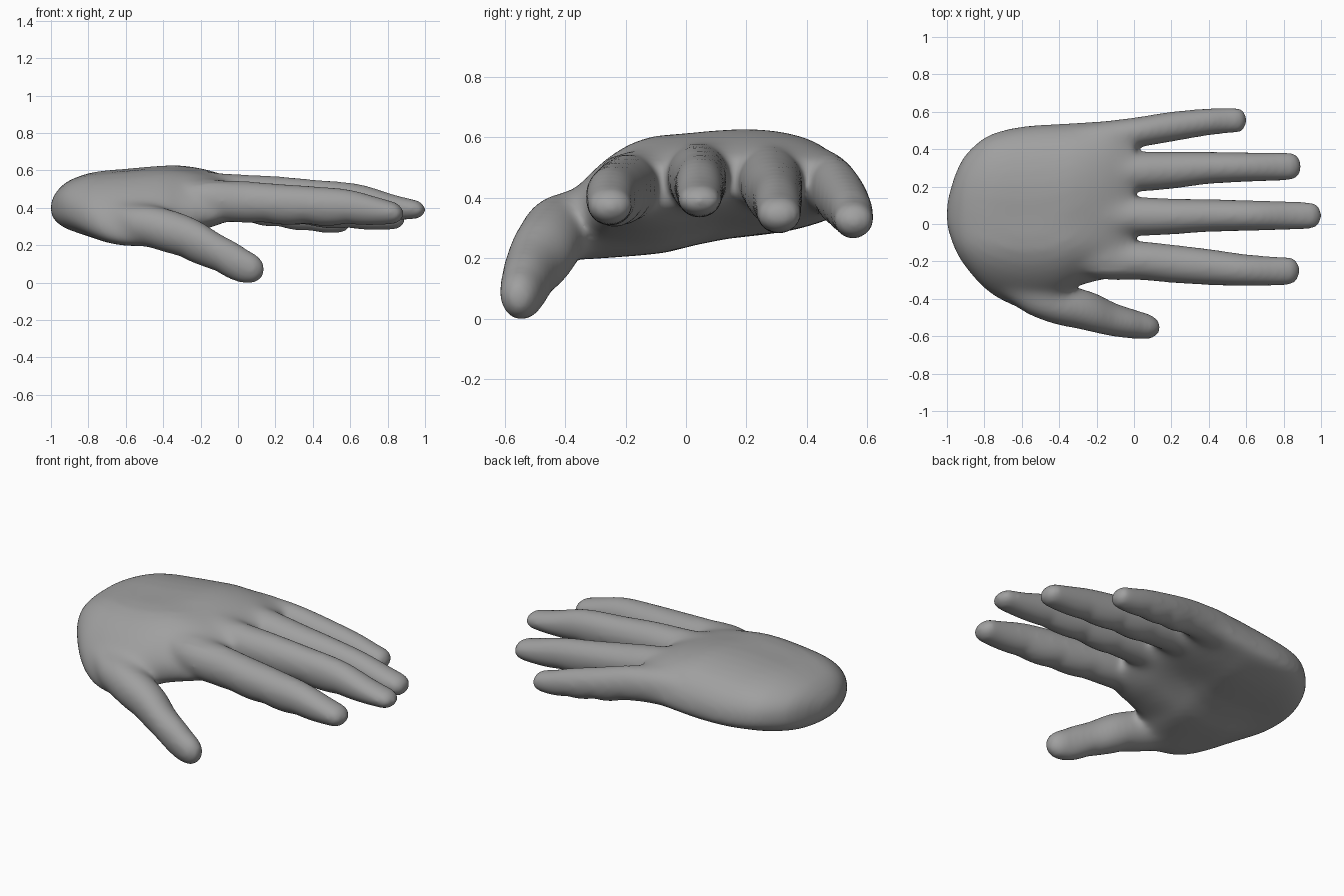
import bpy, bmesh, math

SEG = 40
bm = bmesh.new()


def lerp_rows(rows, x):
    """Interpolate station rows (first column is x) with smooth tangents."""
    n = len(rows)
    i = 0
    while i < n - 2 and x > rows[i + 1][0]:
        i += 1
    a, b = rows[i], rows[i + 1]
    p, q = rows[max(i - 1, 0)], rows[min(i + 2, n - 1)]
    h = b[0] - a[0]
    t = min(max((x - a[0]) / h, 0), 1)
    out = []
    for k in range(1, len(a)):
        ma = (b[k] - p[k]) / (b[0] - p[0]) * h
        mb = (q[k] - a[k]) / (q[0] - a[0]) * h
        out.append((2*t**3 - 3*t*t + 1) * a[k] + (t**3 - 2*t*t + t) * ma
                   + (3*t*t - 2*t**3) * b[k] + (t**3 - t*t) * mb)
    return out


def loft(rings):
    """Closed tube through a list of point rings."""
    vs = [[bm.verts.new(p) for p in r] for r in rings]
    for a, b in zip(vs, vs[1:]):
        for i in range(SEG):
            j = (i + 1) % SEG
            bm.faces.new((a[i], a[j], b[j], b[i]))
    bm.faces.new(vs[0][::-1])
    bm.faces.new(vs[-1])


def spow(v, e):
    return math.copysign(abs(v) ** e, v)


def palm(rows):
    """Rows: x, y low, y high, z bottom, z top. Sides droop, the thumb side most."""
    rings = []
    xs = [rows[0][0], -0.993] + [-0.985 + 0.985 * i / 40 for i in range(41)]
    for x in xs:
        y0, y1, z0, z1 = lerp_rows(rows, x)
        grow = min(1, (x + 1) / 0.3)
        ring = []
        for i in range(SEG):
            a = 2 * math.pi * i / SEG
            s = math.sin(a)
            y = (y0 + y1) / 2 + (y1 - y0) / 2 * spow(math.cos(a), 0.85)
            z = (z0 + z1) / 2 + (z1 - z0) / 2 * spow(s, 0.85)
            z -= (1.2 + 0.3 * s) * max(0, -0.08 - y) ** 2 + 1.3 * max(0, y - 0.41) ** 2
            if s < 0:  # sole: low ball of the thumb, hollow middle
                hollow = math.exp(-((x + 0.2) / 0.2) ** 2 - ((y - 0.08) / 0.16) ** 2)
                z -= s * (0.035 * math.tanh(y / 0.12) * grow + 0.025 * hollow)
            else:  # back rises a little towards the ring knuckle
                z += s * 0.03 * math.tanh(max(0, y) / 0.3) * grow
            ring.append((x, y, z))
        rings.append(ring)
    loft(rings)


def finger(rows, joints, tip, cap):
    """Rows: x, centre y, centre z, half width, half height. Pads swell between joints."""
    x0 = rows[0][0]
    xs = [x0 + (tip - cap - x0) * i / 50 for i in range(51)]
    xs += [tip - cap + cap * math.sin(math.pi / 2 * i / 9) for i in range(1, 9)]
    marks = joints + [tip]
    rings = []
    for x in xs:
        cy, cz, ry, rz = lerp_rows(rows, x)
        f = math.sqrt(max(0.0, 1 - (max(0, x - tip + cap) / cap) ** 2))
        pad = 0
        for a, b in zip(marks, marks[1:]):
            if a < x < b:
                pad = 0.14 * math.sin(math.pi * (x - a) / (b - a)) ** 0.7
        ring = []
        for i in range(SEG):
            a = 2 * math.pi * i / SEG
            s = math.sin(a)
            ring.append((x, cy + ry * f * math.cos(a),
                         cz + rz * f * s * (1 + (pad if s < 0 else 0))))
        rings.append(ring)
    loft(rings)


# palm and wrist end
palm([(-1.0, 0.0, 0.10, 0.375, 0.43), (-0.985, -0.06, 0.17, 0.345, 0.47),
      (-0.95, -0.15, 0.28, 0.31, 0.515), (-0.9, -0.23, 0.37, 0.285, 0.55),
      (-0.8, -0.345, 0.46, 0.26, 0.583), (-0.7, -0.415, 0.50, 0.245, 0.595),
      (-0.6, -0.45, 0.52, 0.24, 0.603), (-0.5, -0.45, 0.53, 0.24, 0.612),
      (-0.4, -0.41, 0.535, 0.245, 0.618), (-0.32, -0.345, 0.54, 0.26, 0.618),
      (-0.2, -0.305, 0.55, 0.285, 0.602), (-0.1, -0.285, 0.55, 0.315, 0.573),
      (0.0, -0.24, 0.53, 0.375, 0.525)])

# index finger
finger([(-0.3, -0.17, 0.45, 0.10, 0.10), (-0.15, -0.185, 0.447, 0.112, 0.113),
        (0.03, -0.195, 0.437, 0.104, 0.112),
        (0.2, -0.212, 0.432, 0.102, 0.103), (0.4, -0.23, 0.422, 0.096, 0.099),
        (0.6, -0.247, 0.412, 0.085, 0.09), (0.78, -0.252, 0.388, 0.076, 0.065),
        (0.88, -0.25, 0.375, 0.071, 0.05)], [0.15, 0.36, 0.58], 0.887, 0.055)
# middle finger
finger([(-0.3, 0.04, 0.48, 0.09, 0.11), (-0.15, 0.04, 0.477, 0.105, 0.122),
        (0.03, 0.04, 0.472, 0.104, 0.112),
        (0.2, 0.04, 0.467, 0.096, 0.108), (0.4, 0.045, 0.457, 0.087, 0.10),
        (0.65, 0.045, 0.441, 0.081, 0.091), (0.85, 0.045, 0.41, 0.075, 0.062),
        (0.99, 0.045, 0.395, 0.069, 0.044)], [0.18, 0.4, 0.65], 1.003, 0.055)
# ring finger
finger([(-0.3, 0.27, 0.48, 0.09, 0.11), (-0.15, 0.275, 0.475, 0.105, 0.12),
        (0.03, 0.28, 0.457, 0.106, 0.112),
        (0.2, 0.287, 0.437, 0.099, 0.103), (0.4, 0.30, 0.412, 0.086, 0.096),
        (0.6, 0.304, 0.387, 0.079, 0.087), (0.78, 0.307, 0.36, 0.075, 0.065),
        (0.89, 0.308, 0.347, 0.071, 0.05)], [0.15, 0.36, 0.59], 0.895, 0.055)
# little finger
finger([(-0.3, 0.44, 0.46, 0.09, 0.10), (-0.15, 0.465, 0.455, 0.09, 0.11),
        (0.03, 0.492, 0.435, 0.082, 0.10),
        (0.2, 0.52, 0.402, 0.08, 0.09), (0.4, 0.546, 0.362, 0.072, 0.077),
        (0.5, 0.553, 0.342, 0.068, 0.063), (0.595, 0.555, 0.33, 0.064, 0.05)],
       [0.06, 0.22, 0.38], 0.602, 0.045)
# thumb and its ball
finger([(-0.8, -0.25, 0.39, 0.04, 0.06), (-0.6, -0.36, 0.328, 0.105, 0.10),
        (-0.5, -0.398, 0.312, 0.113, 0.115), (-0.4, -0.428, 0.288, 0.113, 0.12),
        (-0.3, -0.45, 0.26, 0.11, 0.117),
        (-0.2, -0.478, 0.222, 0.105, 0.11), (-0.1, -0.513, 0.165, 0.09, 0.103),
        (0, -0.535, 0.118, 0.078, 0.096), (0.07, -0.547, 0.09, 0.069, 0.08),
        (0.135, -0.553, 0.078, 0.063, 0.075)], [-0.3, -0.12], 0.142, 0.08)

bmesh.ops.recalc_face_normals(bm, faces=bm.faces)
mesh = bpy.data.meshes.new("hand")
bm.to_mesh(mesh)
bm.free()
hand = bpy.data.objects.new("hand", mesh)
bpy.context.collection.objects.link(hand)

skin = bpy.data.materials.new("grey skin")
skin.diffuse_color = (0.35, 0.35, 0.35, 1)
mesh.materials.append(skin)

# fuse the parts into one skin
bpy.context.view_layer.objects.active = hand
hand.select_set(True)
fuse = hand.modifiers.new("fuse", 'REMESH')
fuse.mode = 'VOXEL'
fuse.voxel_size = 0.013
bpy.ops.object.modifier_apply(modifier="fuse")

# blend the ball of the thumb and the knuckles more than the rest
blend = hand.vertex_groups.new(name="blend")
for v in hand.data.vertices:
    x, y, z = v.co
    w = math.exp(-((x + 0.55) / 0.2) ** 2 - ((y + 0.36) / 0.13) ** 2)
    w = max(w, math.exp(-((x + 0.14) / 0.11) ** 2) if y > -0.25 else 0)
    blend.add([v.index], min(1, w * 1.3), 'REPLACE')
for name, count, group in (("soften", 16, ""), ("blend", 80, "blend")):
    m = hand.modifiers.new(name, 'SMOOTH')
    m.factor = 0.5
    m.iterations = count
    m.vertex_group = group
    bpy.ops.object.modifier_apply(modifier=name)
hand.vertex_groups.clear()
bpy.ops.object.shade_smooth()
low = min(v.co.z for v in hand.data.vertices)
for v in hand.data.vertices:
    v.co.z -= low
